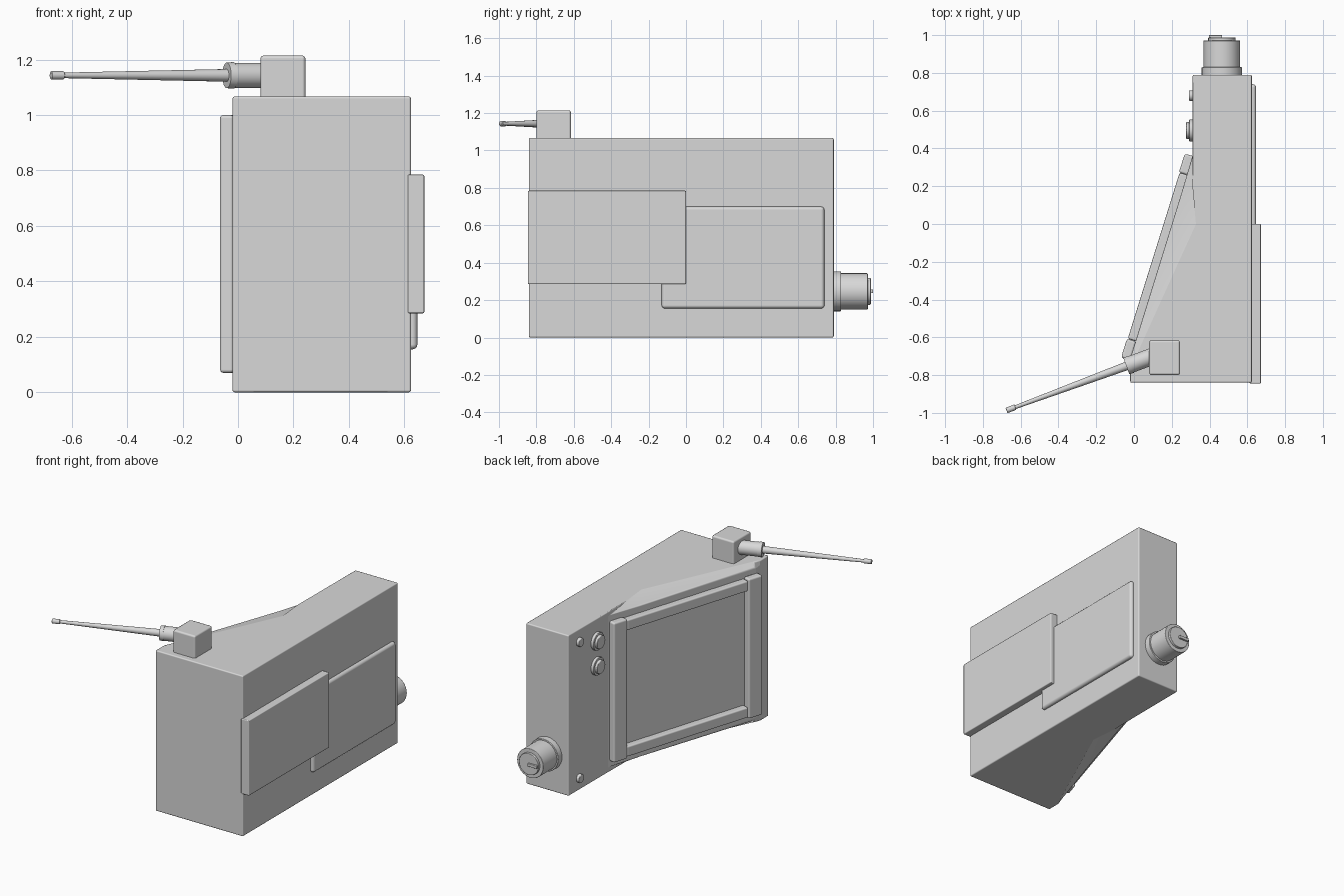
import bpy, bmesh, math
from mathutils import Vector

if "Cube" in bpy.data.objects:
    bpy.data.objects.remove(bpy.data.objects["Cube"])

grey = bpy.data.materials.new("plain grey")
grey.diffuse_color = (0.69, 0.69, 0.69, 1)
grey.use_nodes = True
grey.node_tree.nodes["Principled BSDF"].inputs["Base Color"].default_value = grey.diffuse_color


def finish(ob, bevel=0.0, segments=2, angle=35):
    """Apply colour, rounded edges and edge-aware smoothing."""
    ob.data.materials.append(grey)
    bpy.ops.object.select_all(action='DESELECT')
    ob.select_set(True)
    bpy.context.view_layer.objects.active = ob
    bpy.ops.object.shade_smooth_by_angle(angle=math.radians(angle))
    if bevel:
        m = ob.modifiers.new("rounded edges", 'BEVEL')
        m.width, m.segments, m.limit_method = bevel, segments, 'ANGLE'
        m.angle_limit = math.radians(35)
        m.harden_normals = True
    return ob


def box(name, centre, size, bevel=0.006, turn=0.0, segments=2):
    bpy.ops.mesh.primitive_cube_add(size=1, location=centre, rotation=(0, 0, turn))
    ob = bpy.context.object
    ob.name = name
    for v in ob.data.vertices:
        v.co = Vector(a * b for a, b in zip(v.co, size))
    return finish(ob, bevel, segments)


def rod(name, a, b, r1, r2=None, bevel=0.0, sides=32):
    """Cylinder or cone running from point a to point b."""
    a, b = Vector(a), Vector(b)
    d = b - a
    bpy.ops.mesh.primitive_cone_add(vertices=sides, radius1=r1, radius2=r1 if r2 is None else r2,
                                    depth=d.length, location=(a + b) / 2,
                                    rotation=d.to_track_quat('Z', 'Y').to_euler())
    bpy.context.object.name = name
    return finish(bpy.context.object, bevel)


# Wedge-shaped case: stacked outlines, sloped back edge chamfered top and bottom
base = [(.624, -.84), (.624, .79), (.31, .79)]
cap = base + [(.31, .14), (.328, 0), (0, -.71), (-.02, -.75), (-.02, -.84)]
middle = base + [(.31, .35), (.243, .135), (-.018, -.70), (-.02, -.75), (-.02, -.84)]
bm = bmesh.new()
rings = [[bm.verts.new((x, y, z)) for x, y in outline]
         for outline, z in ((cap, 0), (middle, .03), (middle, 1.037), (cap, 1.067))]
bm.faces.new(rings[0])
bm.faces.new(rings[-1])
for low, high in zip(rings, rings[1:]):
    for i in range(len(low)):
        j = (i + 1) % len(low)
        bm.faces.new((low[i], low[j], high[j], high[i]))
bmesh.ops.dissolve_limit(bm, angle_limit=.01, verts=bm.verts, edges=bm.edges)
bmesh.ops.recalc_face_normals(bm, faces=bm.faces)
mesh = bpy.data.meshes.new("case")
bm.to_mesh(mesh)
bm.free()
case = bpy.data.objects.new("case", mesh)
bpy.context.collection.objects.link(case)
finish(case, .008, angle=8)

# Side plates
box("front_side_plate", (.642, -.4225, .535), (.06, .845, .5), .006)
box("rear_side_plate", (.622, .305, .4275), (.05, .87, .545), .018, segments=3)

# Screen frame on the sloped face
top_end, low_end = Vector((.278, .315, .535)), Vector((-.028, -.665, .535))
along = low_end - top_end
turn = math.atan2(along.y, along.x)
for name, p in (("frame_post_rear", top_end), ("frame_post_front", low_end)):
    box(name, p, (.105, .052, .93), .012, turn)
for name, z in (("frame_rail_lower", .12), ("frame_rail_upper", .96)):
    box(name, (top_end + low_end) / 2 + Vector((.003, 0, z - .54)),
        (along.length - .105, .05, .07), .01, turn)

# Buttons and screws on the narrow face
for i, z in enumerate((.92, .755)):
    rod(f"button_rim_{i}", (.32, .495, z), (.292, .495, z), .058, bevel=.004)
    rod(f"button_cap_{i}", (.3, .495, z), (.275, .495, z), .044, bevel=.005)
for i, z in enumerate((.985, .08)):
    rod(f"screw_{i}", (.32, .68, z), (.29, .68, z), .028, bevel=.005)

# Rear knob
for name, y0, y1, r in (("knob_flange", .78, .83, .107), ("knob_body", .82, .972, .097),
                        ("knob_cap", .96, .988, .072)):
    rod(name, (.465, y0, .247), (.465, y1, .247), r, bevel=.004)
box("knob_pointer", (.432, .99, .247), (.07, .02, .02), .003)

# Aerial
box("aerial_block", (.162, -.7075, 1.135), (.163, .185, .16), .012)
root, tip = Vector((.1, -.70, 1.143)), Vector((-.675, -.987, 1.143))
axis = (tip - root).normalized()
rod("aerial_collar", root, root + axis * .13, .045)
rod("aerial_collar_end", root + axis * .125, root + axis * .15, .048, .046)
rod("aerial_rod", root + axis * .14, tip, .023, .009, sides=16)
rod("aerial_tip", tip - axis * .05, tip, .015, bevel=.003, sides=16)
